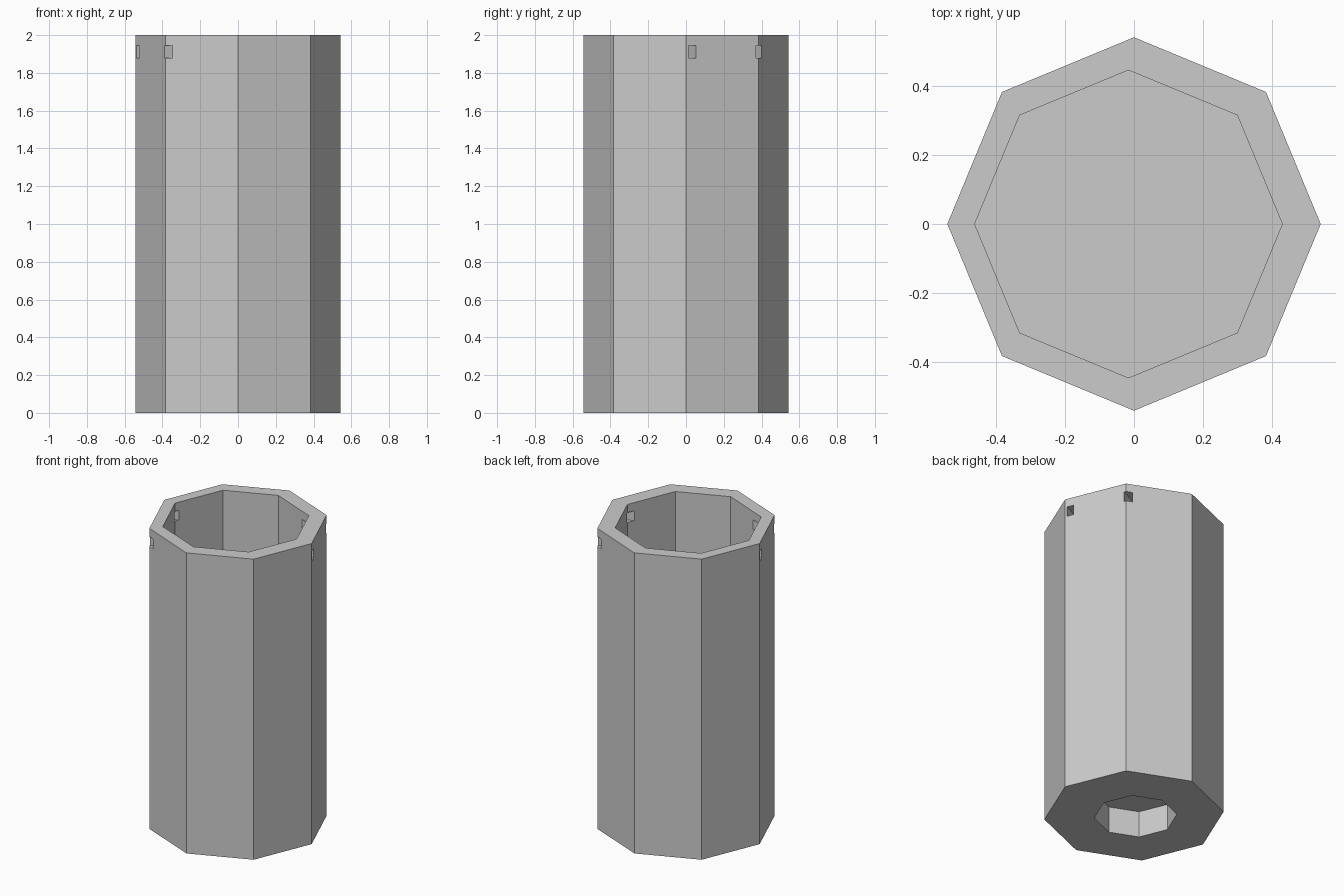
import bpy
from math import radians, sin, cos

cube = bpy.data.objects.get("Cube")
if cube:
    bpy.data.objects.remove(cube, do_unlink=True)

GREY = (0.6, 0.6, 0.6, 1.0)
grey = bpy.data.materials.new("plain_grey")
grey.use_nodes = True
grey.diffuse_color = GREY
grey.node_tree.nodes["Principled BSDF"].inputs["Base Color"].default_value = GREY


def octagon(name, radius, bottom, top, x=0.0):
    """Upright eight-sided prism with corners on the axes."""
    bpy.ops.mesh.primitive_cylinder_add(
        vertices=8, radius=radius, depth=top - bottom,
        location=(x, 0, (bottom + top) / 2))
    ob = bpy.context.object
    ob.name = name
    ob.data.materials.append(grey)
    return ob


def bar(name, offset, angle, width, bottom, top):
    """Long horizontal box, shifted sideways from the centre."""
    bpy.ops.mesh.primitive_cube_add(
        size=1, location=(-offset * sin(angle), offset * cos(angle), (bottom + top) / 2),
        rotation=(0, 0, angle))
    ob = bpy.context.object
    ob.name = name
    ob.scale = (2, width, top - bottom)
    ob.data.materials.append(grey)
    return ob


def cut(target, cutter):
    """Subtract the cutter, then discard it."""
    cutter.hide_render = True
    mod = target.modifiers.new("cut", "BOOLEAN")
    mod.operation = "DIFFERENCE"
    mod.solver = "EXACT"
    mod.object = cutter
    bpy.context.view_layer.objects.active = target
    bpy.ops.object.modifier_apply(modifier=mod.name)
    bpy.data.objects.remove(cutter, do_unlink=True)


# Outer body
body = octagon("octagonal_cup", 0.5425, 0, 2)

# Main cavity open at the top, slightly off centre
cut(body, octagon("cavity_cutter", 0.447, 0.25, 2.2, x=-0.016))

# Blind recess in the underside
cut(body, octagon("recess_cutter", 0.25, -0.2, 0.175, x=-0.012))

# Two parallel strap channels through the walls near the rim
for side in (-1, 1):
    cut(body, bar("strap_cutter", side * 0.194, radians(25), 0.043, 1.88, 1.945))

for poly in body.data.polygons:
    poly.use_smooth = False
